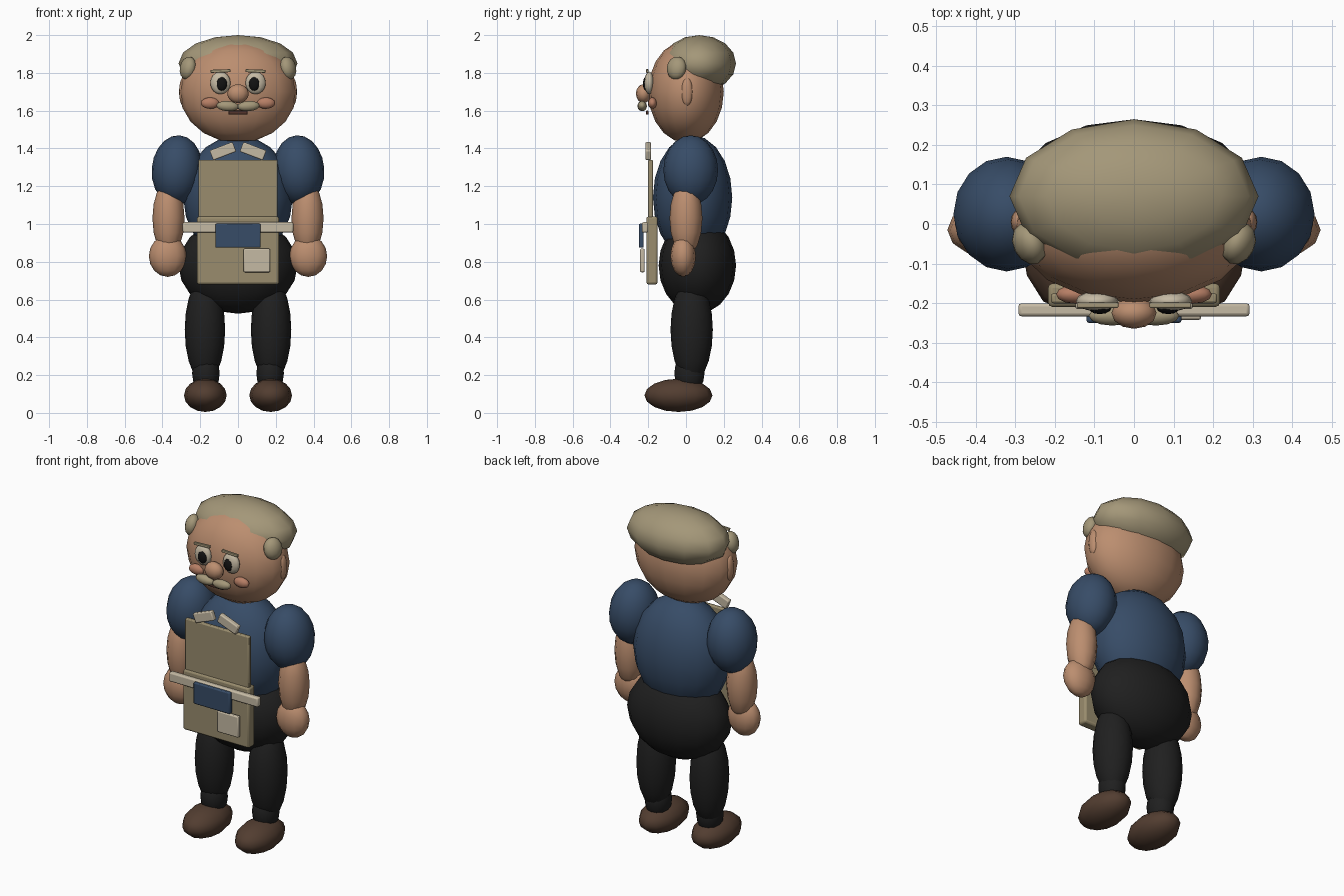
import bpy, math

if "Cube" in bpy.data.objects:
    bpy.data.objects.remove(bpy.data.objects["Cube"])

def mat(name, rgb):
    m = bpy.data.materials.new(name)
    m.diffuse_color = (*rgb, 1)
    m.use_nodes = True
    m.node_tree.nodes["Principled BSDF"].inputs["Base Color"].default_value = m.diffuse_color
    return m

SKIN = mat("skin", (0.50, 0.27, 0.16))
BLUSH = mat("blush", (0.47, 0.21, 0.13))
HAIR = mat("grey_hair", (0.37, 0.31, 0.19))
BLUE = mat("navy_cloth", (0.038, 0.072, 0.135))
BLACK = mat("black_cloth", (0.014, 0.014, 0.014))
SHOE = mat("brown_leather", (0.085, 0.047, 0.03))
APRON = mat("khaki_canvas", (0.32, 0.265, 0.155))
CREAM = mat("cream", (0.56, 0.49, 0.37))
PUPIL = mat("pupil_black", (0.006, 0.006, 0.006))
MOUTH = mat("dark_mouth", (0.09, 0.035, 0.025))

def finish(name, m, loc, size, rot):
    o = bpy.context.object
    o.name = name
    o.location = loc
    o.scale = size
    o.rotation_euler = [math.radians(a) for a in rot]
    o.data.materials.append(m)
    bpy.ops.object.transform_apply(location=False, rotation=False, scale=True)
    return o

def ball(name, m, loc, radii, rot=(0, 0, 0), seg=12, rings=8):
    bpy.ops.mesh.primitive_uv_sphere_add(segments=seg, ring_count=rings, radius=1)
    o = finish(name, m, loc, radii, rot)
    bpy.ops.object.shade_smooth()
    return o

def box(name, m, loc, size, rot=(0, 0, 0), bevel=0.006):
    bpy.ops.mesh.primitive_cube_add(size=1)
    o = finish(name, m, loc, size, rot)
    b = o.modifiers.new("bevel", 'BEVEL')
    b.width, b.segments = bevel, 2
    bpy.ops.object.shade_smooth_by_angle()
    return o

# head and hair
ball("head", SKIN, (0, 0, 1.70), (0.31, 0.2, 0.27), seg=16, rings=10)
ball("hair_cap", HAIR, (0, 0.07, 1.85), (0.315, 0.195, 0.15))
ball("nose", SKIN, (0, -0.225, 1.69), (0.057, 0.04, 0.05))
box("mouth", MOUTH, (0, -0.205, 1.59), (0.10, 0.014, 0.02), bevel=0.003)

# body
ball("torso", BLUE, (0, 0.035, 1.14), (0.29, 0.21, 0.33), seg=16, rings=10)
ball("hips", BLACK, (0, 0.06, 0.78), (0.315, 0.205, 0.255), seg=16, rings=10)

# paired parts
for s, side in ((-1, "left"), (1, "right")):
    def pball(name, m, loc, radii, rot=(0, 0, 0), **k):
        return ball(f"{name}_{side}", m, (s * loc[0], loc[1], loc[2]), radii,
                    (rot[0], s * rot[1], s * rot[2]), **k)

    # face
    pball("ear", SKIN, (0.29, 0.005, 1.70), (0.022, 0.032, 0.075))
    pball("sideburn", HAIR, (0.265, -0.05, 1.825), (0.04, 0.055, 0.062), (0, -12, -25))
    pball("eye", CREAM, (0.093, -0.195, 1.747), (0.054, 0.026, 0.06))
    pball("pupil", PUPIL, (0.086, -0.212, 1.742), (0.029, 0.016, 0.037))
    pball("cheek", BLUSH, (0.148, -0.178, 1.64), (0.049, 0.024, 0.03))
    pball("moustache", HAIR, (0.055, -0.232, 1.624), (0.06, 0.025, 0.027), (0, -4, 0))
    box(f"eyebrow_{side}", HAIR, (s * 0.092, -0.205, 1.81), (0.105, 0.014, 0.016),
        (0, s * 2, 0), 0.003)

    # arms
    pball("sleeve", BLUE, (0.322, 0.025, 1.285), (0.135, 0.145, 0.185), (0, -4, 0), seg=16, rings=10)
    pball("forearm", SKIN, (0.368, 0.0, 1.03), (0.085, 0.087, 0.2))
    pball("hand", SKIN, (0.372, -0.015, 0.83), (0.1, 0.067, 0.11))

    # legs
    pball("leg", BLACK, (0.175, 0.03, 0.44), (0.107, 0.112, 0.28), seg=16, rings=10)
    pball("ankle", BLACK, (0.17, 0.018, 0.21), (0.073, 0.08, 0.11))
    pball("shoe", SHOE, (0.173, -0.04, 0.093), (0.113, 0.18, 0.088))

    # collar flaps
    box(f"collar_{side}", CREAM, (s * 0.08, -0.2, 1.386), (0.13, 0.03, 0.055), (0, s * 21, 0))

# apron and belt
box("apron_bib", APRON, (0, -0.188, 1.17), (0.42, 0.025, 0.34))
box("apron_skirt", APRON, (0, -0.18, 0.86), (0.435, 0.06, 0.36), bevel=0.012)
box("belt", CREAM, (0, -0.217, 0.982), (0.585, 0.033, 0.055), bevel=0.008)
box("pouch", BLUE, (0, -0.237, 0.938), (0.24, 0.026, 0.127))
box("pocket", CREAM, (0.1, -0.231, 0.807), (0.14, 0.023, 0.125))
